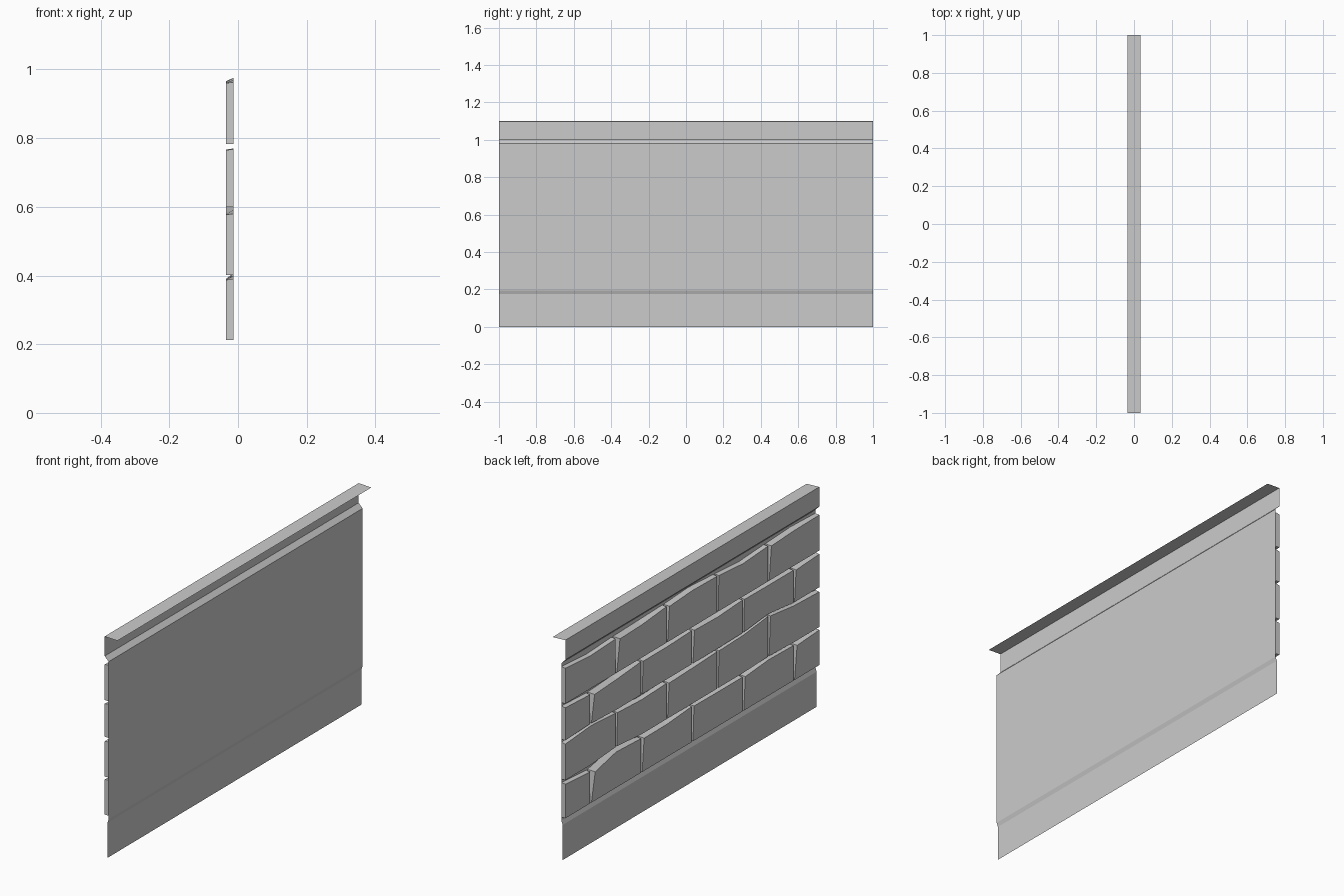
import bpy, bmesh

if "Cube" in bpy.data.objects:
    bpy.data.objects.remove(bpy.data.objects["Cube"])

SHEET_X, FRONT_X, GAP = -0.013, -0.035, 0.005


def make_object(name, bm):
    bmesh.ops.recalc_face_normals(bm, faces=bm.faces)
    mesh = bpy.data.meshes.new(name)
    bm.to_mesh(mesh)
    bm.free()
    obj = bpy.data.objects.new(name, mesh)
    bpy.context.collection.objects.link(obj)
    return obj


# Folded backing sheet: skirt, joggle, flat wall, ledge, top band and flange
profile = [(-0.020, 0.0), (-0.020, 0.175), (SHEET_X, 0.195), (SHEET_X, 0.98),
           (FRONT_X, 1.002), (FRONT_X, 1.10), (0.035, 1.097)]
bm = bmesh.new()
rows = [[bm.verts.new((x, y, z)) for x, z in profile] for y in (-1, 1)]
for i in range(len(profile) - 1):
    bm.faces.new((rows[0][i], rows[0][i + 1], rows[1][i + 1], rows[1][i]))
make_object("backing_sheet", bm)

# Courses: bottom height, joint positions in grid steps of 0.2,
# uneven top heights per grid step, chipped amount at each brick's +y top corner
A, B = (0, 1, 3, 5, 7, 9, 10), (0, 2, 4, 6, 8, 10)
courses = [
    (0.212, A, (.39, .39, .40, .386, .39, .392, .386, .385, .408, .372, .385),
     (.02, .012, .008, .015, .03, 0)),
    (0.402, B, (.58, .592, .612, .595, .59, .588, .583, .58, .588, .60, .585),
     (.01, .005, .012, .006, 0)),
    (0.600, A, (.768, .765, .768, .77, .766, .77, .768, .768, .766, .757, .766),
     (.012, .005, .012, .008, .025, 0)),
    (0.783, B, (.963, .97, .962, .952, .965, .976, .966, .962, .958, .95, .963),
     (.018, .004, .015, .025, 0)),
]

below = None
for row, (base, joints, tops, chips) in enumerate(courses):
    # bottom edge clears the uneven top of the course beneath
    bottoms = [base if below is None else max(base, b + 0.008) for b in below or tops]
    bm = bmesh.new()
    for k, chip in enumerate(chips):
        a, b = joints[k], joints[k + 1]
        steps = list(range(a, b + 1))
        n = len(steps)
        y_of = {s: -1 + 0.2 * s for s in steps}
        if a > 0:
            y_of[a] += GAP
        if b < 10:
            y_of[b] -= GAP
        rim = [(y_of[s], bottoms[s]) for s in steps]
        rim += [(y_of[s], tops[s]) for s in reversed(steps)]
        # face outline: top edge drops slightly, +y top corner is chipped away
        face = list(rim)
        for j in range(n, 2 * n):
            y, z = rim[j]
            face[j] = (y, z - 0.003 - 0.5 * chip * (j < 2 * n - 1))
        face[n] = (face[n][0] - chip, face[n][1])
        back = [bm.verts.new((SHEET_X, y, z)) for y, z in rim]
        front = [bm.verts.new((FRONT_X, y, z)) for y, z in face]
        bm.faces.new(front)
        for j in range(2 * n):
            m = (j + 1) % (2 * n)
            bm.faces.new((back[j], back[m], front[m], front[j]))
    make_object(f"brick_course_{row + 1}", bm)
    below = tops
